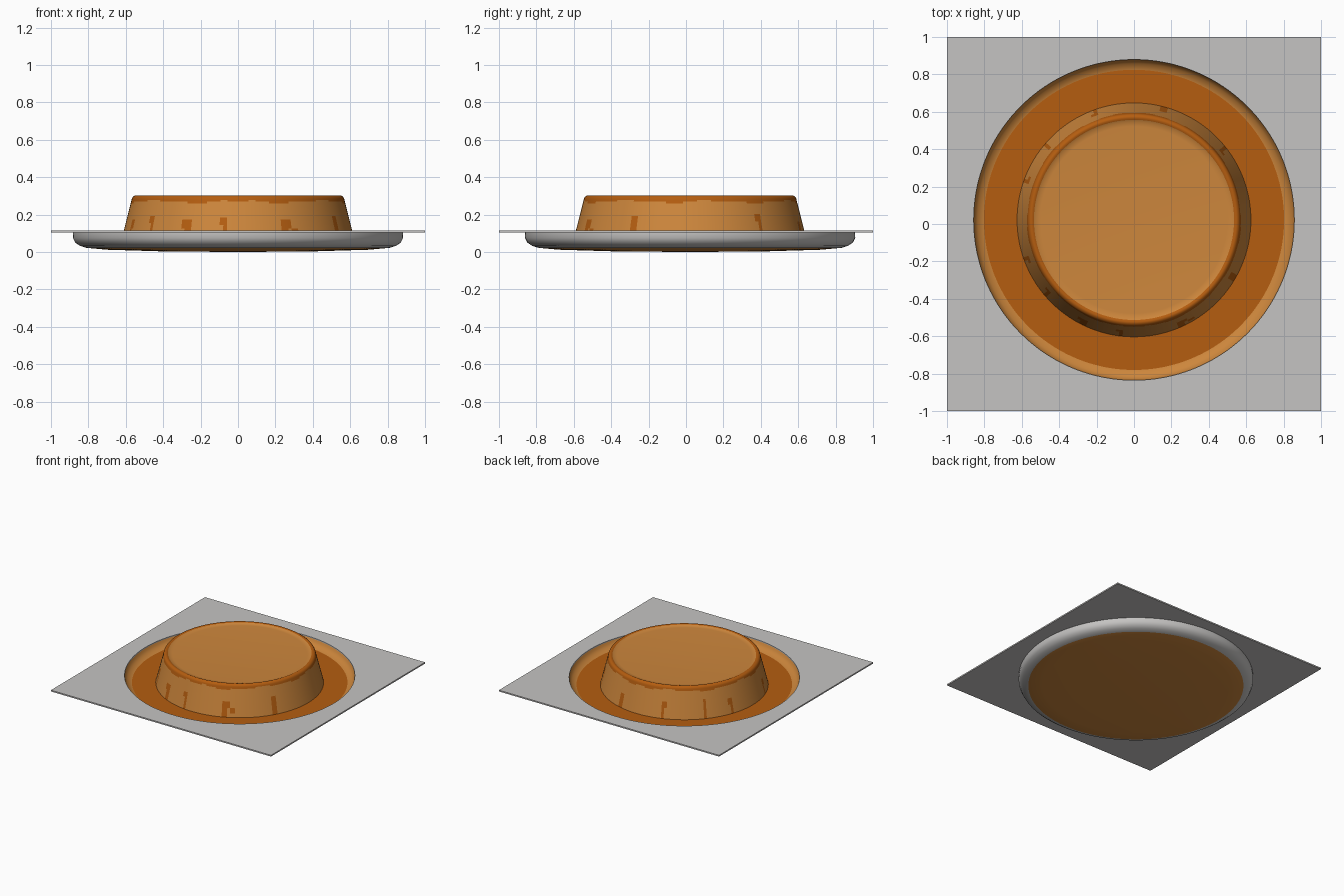
import bpy, bmesh, math

if "Cube" in bpy.data.objects:
    bpy.data.objects.remove(bpy.data.objects["Cube"])

CY = 0.022      # dish centre sits slightly behind the middle
SEG = 192


def material(name, rgb):
    m = bpy.data.materials.new(name)
    m.diffuse_color = (*rgb, 1)
    m.use_nodes = True
    m.node_tree.nodes["Principled BSDF"].inputs["Base Color"].default_value = m.diffuse_color
    return m


GREY = material("pale grey", (0.56, 0.55, 0.54))
CUSTARD = material("custard", (0.61, 0.24, 0.045))
CARAMEL = material("caramel", (0.46, 0.11, 0.005))


def finish(bm, name, mats, angle=35):
    me = bpy.data.meshes.new(name)
    bm.to_mesh(me)
    bm.free()
    ob = bpy.data.objects.new(name, me)
    bpy.context.collection.objects.link(ob)
    for m in mats:
        me.materials.append(m)
    bpy.ops.object.select_all(action='DESELECT')
    ob.select_set(True)
    bpy.context.view_layer.objects.active = ob
    bpy.ops.object.shade_smooth_by_angle(angle=math.radians(angle))
    return ob


def lathe(name, profile, mats, rule, closed=False):
    """Spin (radius, z) points; rule(i, angle, r, z) picks each face's material."""
    bm = bmesh.new()
    rings = []
    for r, z in profile:
        if r == 0:
            rings.append([bm.verts.new((0, CY, z))] * SEG)
        else:
            rings.append([bm.verts.new((r * math.cos(a), CY + r * math.sin(a), z))
                          for a in (2 * math.pi * k / SEG for k in range(SEG))])
    n = len(profile)
    for i in range(n if closed else n - 1):
        p, q = rings[i], rings[(i + 1) % n]
        for k in range(SEG):
            j = (k + 1) % SEG
            vs = list(dict.fromkeys((p[k], p[j], q[j], q[k])))
            f = bm.faces.new(vs)
            c = f.calc_center_median()
            a = math.atan2(c.y - CY, c.x)
            f.material_index = rule(i, a, math.hypot(c.x, c.y - CY), c.z)
    bmesh.ops.recalc_face_normals(bm, faces=bm.faces)
    return finish(bm, name, mats)


# Thin square tray with a round opening
bm = bmesh.new()
TOP, BOT, HOLE = 0.115, 0.104, 0.857
loops = []
for z in (TOP, BOT):
    inner, outer = [], []
    for k in range(SEG):
        a = 2 * math.pi * (k + 0.0) / SEG
        c, s = math.cos(a), math.sin(a)
        m = max(abs(c), abs(s))
        inner.append(bm.verts.new((HOLE * c, CY + HOLE * s, z)))
        outer.append(bm.verts.new((c / m, s / m, z)))
    loops.append((inner, outer))
(ti, to), (bi, bo) = loops
for p, q in ((ti, to), (to, bo), (bo, bi), (bi, ti)):
    for k in range(SEG):
        j = (k + 1) % SEG
        bm.faces.new((p[k], p[j], q[j], q[k]))
bmesh.ops.recalc_face_normals(bm, faces=bm.faces)
finish(bm, "square_tray", [GREY])

# Shallow dish: grey outer wall, custard underside and inner wall
dish = [(0, 0.0), (0.4, 0.003), (0.7, 0.012), (0.81, 0.022), (0.845, 0.033),
        (0.87, 0.05), (0.883, 0.075), (0.882, 0.104), (0.857, 0.106),
        (0.85, 0.09), (0.835, 0.07), (0.80, 0.055), (0.70, 0.05), (0, 0.05)]
lathe("dish", dish, [GREY, CUSTARD],
      lambda i, a, r, z: 0 if 3 <= i <= 7 else 1)

# Caramel pool
lathe("caramel_pool", [(0.805, 0.056), (0.6, 0.057), (0.58, 0.057)], [CARAMEL],
      lambda i, a, r, z: 0)

# Stains climbing the pudding's side: (angle in degrees, half width, top height)
STAINS = [(-117, 2.6, 0.17), (-97, 1.9, 0.185), (-65, 2.5, 0.17), (-30, 2, 0.19),
          (-60, 1, 0.13), (38, 1.5, 0.2), (75, 2, 0.16), (110, 2, 0.18),
          (140, 1.5, 0.2), (160, 2, 0.17), (-160, 2, 0.17), (-140, 1.6, 0.19)]


def pudding_rule(i, a, r, z):
    if r < 0.53:
        return 0
    if z > 0.268 + 0.006 * math.sin(7 * a) + 0.003 * math.sin(17 * a):
        return 1
    d = math.degrees(a)
    for s, w, h in STAINS:
        if z < h and abs(d - s) < w * (1 if z > h - 0.04 else 0.7):
            return 1
    return 0


# Tapered pudding with a rounded caramel rim and a slightly sunken top
side = [(0.627 - 0.058 * t / 24, 0.05 + 0.228 * t / 24) for t in range(25)]
rim = [(0.567, 0.287), (0.562, 0.295), (0.553, 0.301), (0.545, 0.302),
       (0.535, 0.298), (0.525, 0.292), (0.50, 0.29), (0, 0.29)]
lathe("pudding", side + rim, [CUSTARD, CARAMEL], pudding_rule)
